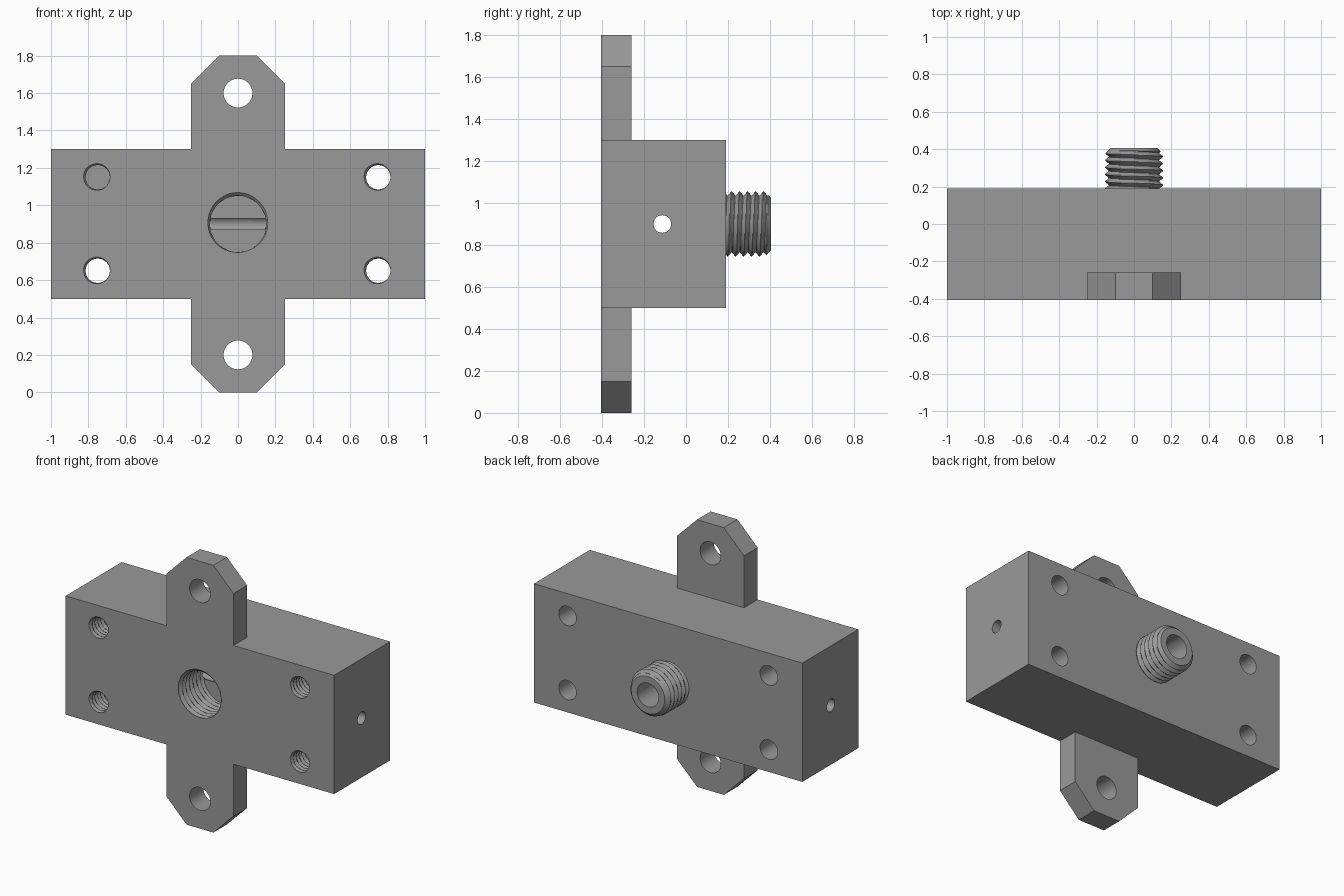
import bpy, bmesh, math
from mathutils import Matrix

if "Cube" in bpy.data.objects:
    bpy.data.objects.remove(bpy.data.objects["Cube"])

CZ = 0.90                      # height of the central axis
FRONT, BACK = -0.405, 0.19     # block faces

steel = bpy.data.materials.new("grey steel")
steel.diffuse_color = (0.32, 0.32, 0.32, 1)
steel.use_nodes = True
steel.node_tree.nodes["Principled BSDF"].inputs["Base Color"].default_value = steel.diffuse_color


def make_object(name, bm):
    bmesh.ops.recalc_face_normals(bm, faces=bm.faces[:])
    me = bpy.data.meshes.new(name)
    bm.to_mesh(me)
    bm.free()
    me.materials.append(steel)
    ob = bpy.data.objects.new(name, me)
    bpy.context.collection.objects.link(ob)
    return ob


def box(name, x, y, z):
    """Box from (min, max) pairs."""
    bm = bmesh.new()
    bmesh.ops.create_cube(bm, size=1)
    for v in bm.verts:
        for i, (a, b) in enumerate((x, y, z)):
            v.co[i] = (a + b) / 2 + v.co[i] * (b - a)
    return make_object(name, bm)


def plate(name, outline, y0, y1):
    """Extrude an xz outline from y0 to y1."""
    bm = bmesh.new()
    face = bm.faces.new([bm.verts.new((x, y0, z)) for x, z in outline])
    out = bmesh.ops.extrude_face_region(bm, geom=[face])
    for v in out["geom"]:
        if isinstance(v, bmesh.types.BMVert):
            v.co.y = y1
    return make_object(name, bm)


def cylinder(name, r, length, centre, axis="Y", segments=40):
    bm = bmesh.new()
    bmesh.ops.create_cone(bm, cap_ends=True, segments=segments,
                          radius1=r, radius2=r, depth=length)
    turn = Matrix.Rotation(math.pi / 2, 4, "X" if axis == "Y" else "Y")
    bmesh.ops.transform(bm, matrix=Matrix.Translation(centre) @ turn, verts=bm.verts[:])
    return make_object(name, bm)


def thread(name, x, z, y0, y1, r_root, r_crest, pitch, chamfer=0.0, segments=40):
    """Rod along y with a helical V thread and an optional chamfer at y1."""
    bm = bmesh.new()
    rows = round((y1 - y0) / pitch * 10)
    rings = []
    for j in range(rows + 1):
        y = y0 + (y1 - y0) * j / rows
        limit = r_crest - max(0, chamfer - (y1 - y))
        ring = []
        for i in range(segments):
            phase = ((y - y0) / pitch - i / segments) % 1
            r = min(limit, r_root + (r_crest - r_root) * abs(2 * phase - 1))
            a = math.tau * i / segments
            ring.append(bm.verts.new((x + r * math.cos(a), y, z + r * math.sin(a))))
        rings.append(ring)
    for a, b in zip(rings, rings[1:]):
        for i in range(segments):
            k = (i + 1) % segments
            bm.faces.new((a[i], a[k], b[k], b[i]))
    bm.faces.new(rings[0])
    bm.faces.new(rings[-1])
    return make_object(name, bm)


def combine(target, tool, operation):
    mod = target.modifiers.new(tool.name, "BOOLEAN")
    mod.operation, mod.object, mod.solver = operation, tool, "EXACT"
    bpy.context.view_layer.objects.active = target
    bpy.ops.object.modifier_apply(modifier=mod.name)
    bpy.data.objects.remove(tool)


# Main block
block = box("mounting_block", (-1, 1), (FRONT, BACK), (0.5, 1.3))

# Mounting tabs with clipped corners, running above and below the block
half = [(0.25, 0.75), (0.10, 0.90)]
outline = ([(x, CZ + h) for x, h in half] + [(-x, CZ + h) for x, h in half[::-1]]
           + [(-x, CZ - h) for x, h in half] + [(x, CZ - h) for x, h in half[::-1]])
combine(block, plate("mounting_tabs", outline, FRONT, -0.26), "UNION")

# Threaded stud on the back
combine(block, thread("stud", 0, CZ, BACK - 0.02, 0.405, 0.134, 0.157, 0.038, 0.032), "UNION")

# Tab bolt holes
for z in (0.2, 1.6):
    combine(block, cylinder("tab_hole", 0.077, 0.4, (0, -0.33, z)), "DIFFERENCE")

# Corner holes: plain bore right through, threaded at the front
for x in (-0.75, 0.75):
    for z in (0.65, 1.15):
        combine(block, cylinder("corner_bore", 0.065, 0.8, (x, -0.1, z), segments=32),
                "DIFFERENCE")
        combine(block, thread("corner_thread", x, z, FRONT - 0.013, -0.105,
                              0.064, 0.078, 0.03, segments=32), "DIFFERENCE")

# Threaded central socket, slot in its floor, bore through the stud
combine(block, thread("socket", 0, CZ, FRONT - 0.01, -0.15, 0.15, 0.17, 0.038), "DIFFERENCE")
combine(block, box("slot", (-0.145, 0.145), (-0.17, -0.08), (CZ - 0.03, CZ + 0.03)),
        "DIFFERENCE")
combine(block, cylinder("stud_bore", 0.08, 0.6, (0, 0.21, CZ)), "DIFFERENCE")

# Cross hole from side to side
combine(block, cylinder("cross_hole", 0.042, 2.2, (0, -0.113, CZ), "X", 24), "DIFFERENCE")

# Smooth round walls, keep edges crisp
bpy.ops.object.select_all(action="DESELECT")
block.select_set(True)
bpy.context.view_layer.objects.active = block
bpy.ops.object.shade_smooth_by_angle(angle=math.radians(25))
